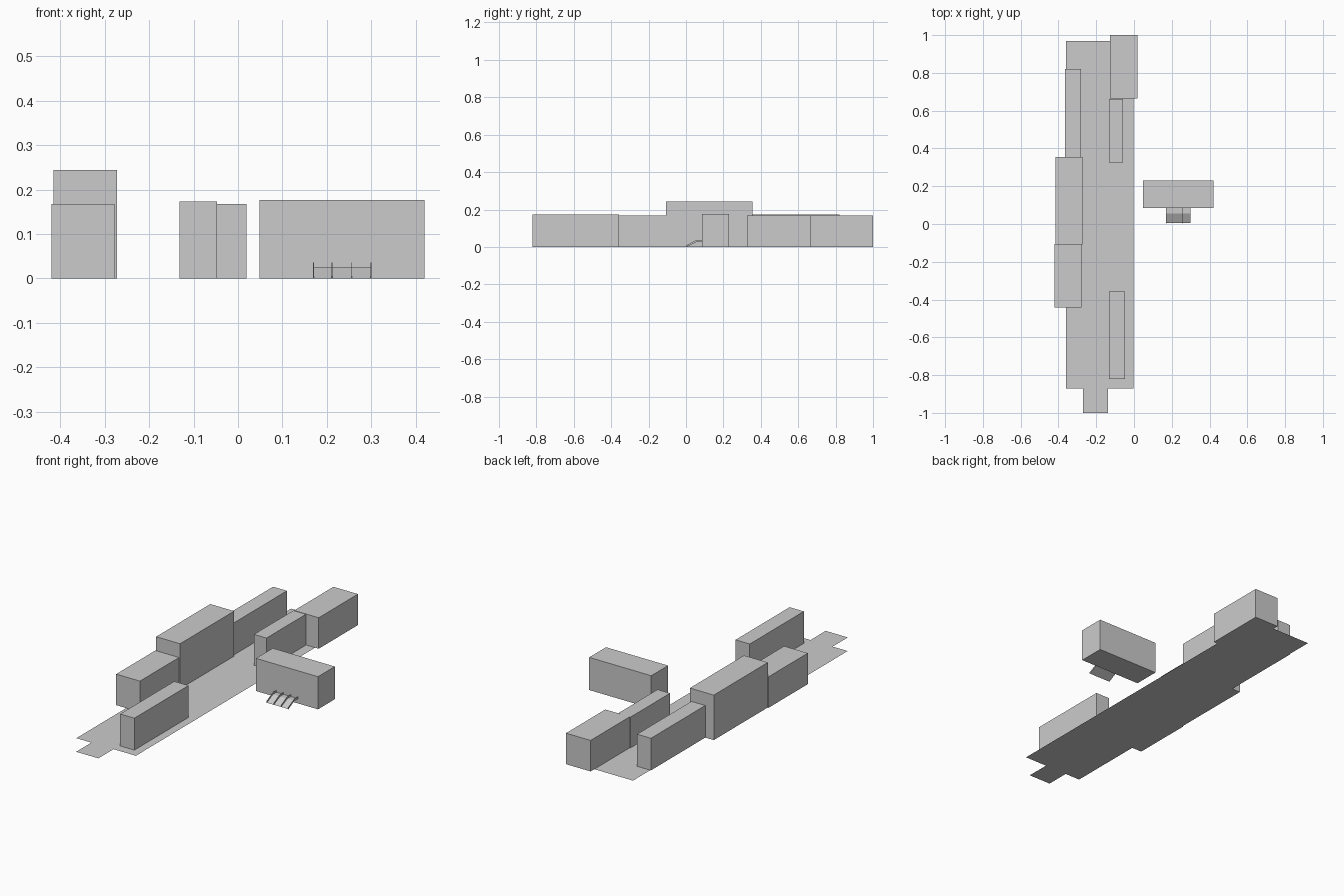
import bpy

if "Cube" in bpy.data.objects:
    bpy.data.objects.remove(bpy.data.objects["Cube"])


def mesh_object(name, verts, faces):
    mesh = bpy.data.meshes.new(name)
    mesh.from_pydata(verts, [], faces)
    mesh.update()
    obj = bpy.data.objects.new(name, mesh)
    bpy.context.collection.objects.link(obj)
    return obj


def block(name, x0, x1, y0, y1, height):
    bpy.ops.mesh.primitive_cube_add(size=1, location=((x0 + x1) / 2, (y0 + y1) / 2, height / 2))
    obj = bpy.context.object
    obj.name = name
    obj.scale = (x1 - x0, y1 - y0, height)
    bpy.ops.object.transform_apply(location=False, rotation=False, scale=True)


def side_profile_plate(name, x0, x1, profile):
    """Extrude a (y, z) outline from x0 to x1."""
    n = len(profile)
    verts = [(x, y, z) for x in (x0, x1) for y, z in profile]
    faces = [list(range(n))[::-1], list(range(n, 2 * n))]
    faces += [[i, (i + 1) % n, n + (i + 1) % n, n + i] for i in range(n)]
    return mesh_object(name, verts, faces)


# Flat paved floor with an entrance tongue at the front
outline = [(-0.36, -0.87), (-0.27, -0.87), (-0.27, -1.0), (-0.137, -1.0),
           (-0.137, -0.87), (-0.003, -0.87), (-0.003, 0.968), (-0.36, 0.968)]
mesh_object("floor", [(x, y, 0) for x, y in outline], [list(range(len(outline)))])

# Building blocks
block("left_front_block", -0.42, -0.278, -0.443, -0.106, 0.168)
block("left_tall_block", -0.415, -0.272, -0.108, 0.355, 0.244)
block("left_back_block", -0.364, -0.281, 0.355, 0.82, 0.174)
block("right_front_block", -0.132, -0.047, -0.82, -0.357, 0.173)
block("right_middle_block", -0.132, -0.057, 0.325, 0.662, 0.167)
block("right_back_block", -0.128, 0.019, 0.664, 1.0, 0.168)
block("side_block", 0.048, 0.42, 0.085, 0.229, 0.177)

# Entrance ramp leading up to a small landing at the side block
ramp = [(0.004, 0.0), (0.055, 0.026), (0.085, 0.026)]
mesh_object("ramp", [(x, y, z) for x in (0.17, 0.30) for y, z in ramp],
            [(0, 3, 4, 1), (1, 4, 5, 2)])

# Thin rails dividing the ramp into three lanes
rail = [(0.002, 0.0), (0.055, 0.026), (0.085, 0.026), (0.085, 0.036), (0.055, 0.036), (0.002, 0.009)]
for i, x in enumerate((0.17, 0.212, 0.256, 0.299)):
    side_profile_plate(f"ramp_rail_{i + 1}", x - 0.001, x + 0.001, rail)
